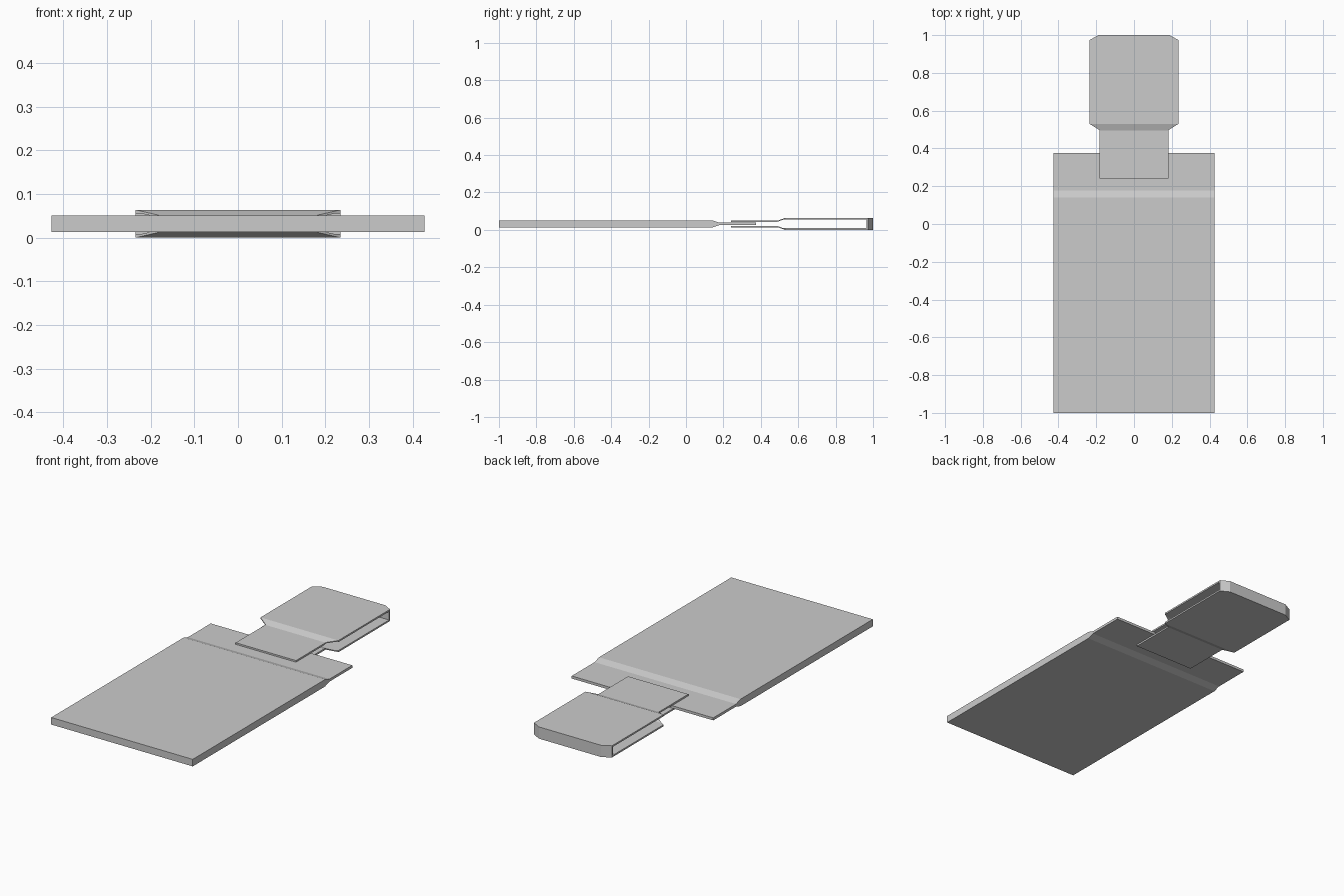
import bpy, bmesh
from mathutils import Vector

if "Cube" in bpy.data.objects:
    bpy.data.objects.remove(bpy.data.objects["Cube"])

MID = 0.032  # mid-height of the whole model


def prism(name, outline, to_3d, offset):
    """Extrude a closed 2D outline by the given offset."""
    bm = bmesh.new()
    face = bm.faces.new([bm.verts.new(to_3d(a, b)) for a, b in outline])
    out = bmesh.ops.extrude_face_region(bm, geom=[face])
    verts = [g for g in out["geom"] if isinstance(g, bmesh.types.BMVert)]
    bmesh.ops.translate(bm, verts=verts, vec=Vector(offset))
    bmesh.ops.recalc_face_normals(bm, faces=bm.faces)
    mesh = bpy.data.meshes.new(name)
    bm.to_mesh(mesh)
    bm.free()
    obj = bpy.data.objects.new(name, mesh)
    bpy.context.collection.objects.link(obj)
    return obj


def mirrored(points):
    """Close a half outline by mirroring its second coordinate."""
    return points + [(a, -b) for a, b in reversed(points)]


def side_prism(name, half, width):
    return prism(name, mirrored(half),
                 lambda y, z: (-width, y, MID + z), (2 * width, 0, 0))


# Flat plate with a thinned tongue
side_prism("plate", [(-1, 0.0192), (0.14, 0.0192), (0.178, 0.007), (0.375, 0.007)], 0.427)

# Clip: two stepped sheets joined by an end wall
outer = [(0.22, 0.019), (0.495, 0.019), (0.53, 0.032), (1.02, 0.032)]
inner = [(0.966, 0.023), (0.52, 0.023), (0.485, 0.01), (0.22, 0.01)]
half = list(reversed(inner))
profile = ([(y, z) for y, z in outer] + [(y, -z) for y, z in reversed(outer)]
           + [(y, -z) for y, z in half] + inner)
clip = prism("clip", profile, lambda y, z: (-0.3, y, MID + z), (0.6, 0, 0))

# Plan shape trims the clip to its neck and chamfered head
plan = mirrored([(0.24, 0.182), (0.497, 0.182), (0.53, 0.235), (0.974, 0.235), (1.0, 0.188)])
cutter = prism("clip_plan_cutter", plan, lambda y, x: (x, y, -0.1), (0, 0, 0.3))
cutter.hide_render = True
mod = clip.modifiers.new("plan_trim", "BOOLEAN")
mod.operation = "INTERSECT"
mod.solver = "EXACT"
mod.object = cutter
bpy.context.view_layer.objects.active = clip
bpy.ops.object.modifier_apply(modifier=mod.name)
bpy.data.objects.remove(cutter, do_unlink=True)
